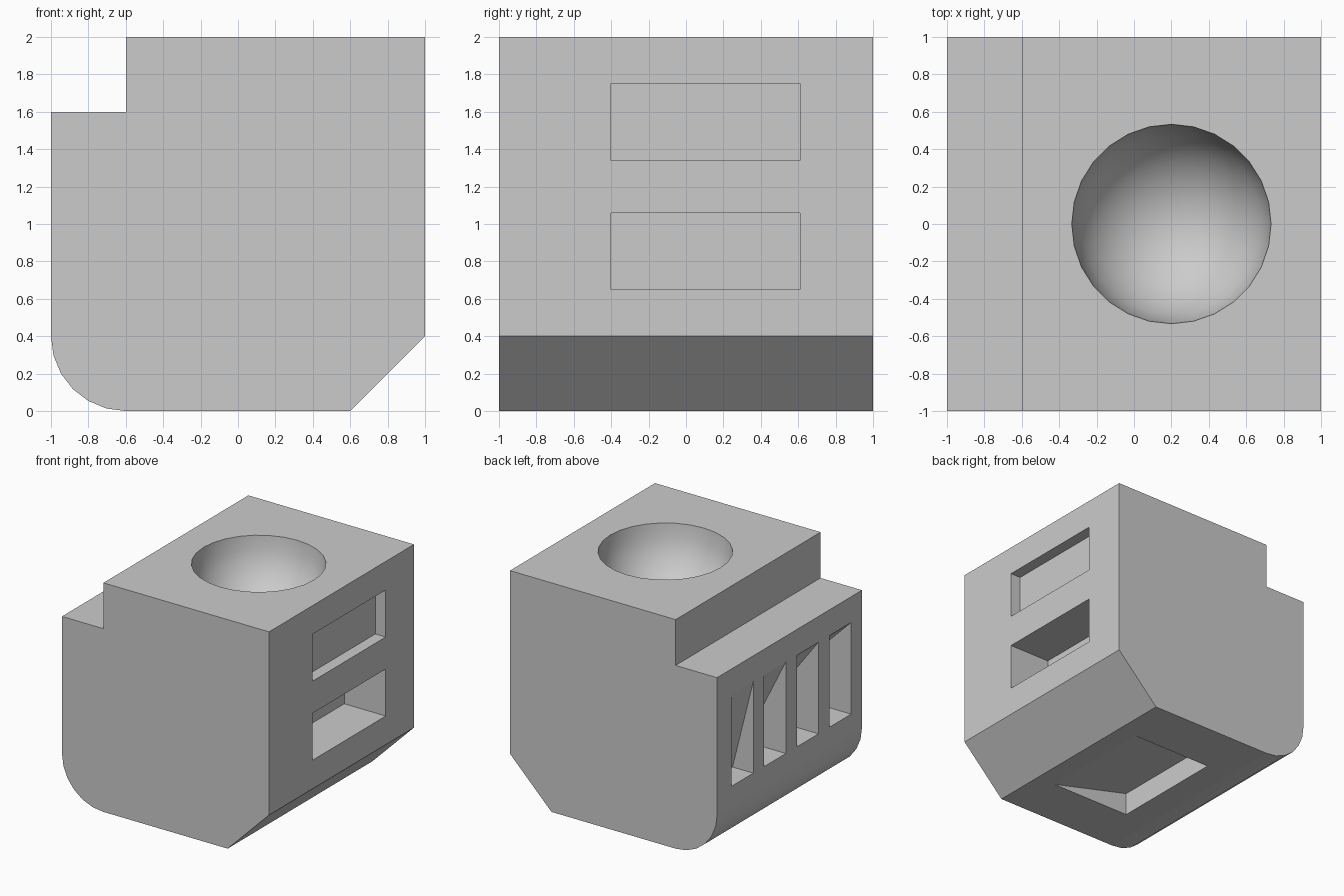
import bpy, bmesh, math
from mathutils import Matrix, Vector

cube = bpy.data.objects.get("Cube")
if cube:
    bpy.data.objects.remove(cube, do_unlink=True)


def add_prism(bm, profile, y0, y1):
    """Extrude an x-z profile from y0 to y1."""
    face = bm.faces.new([bm.verts.new((x, y0, z)) for x, z in profile])
    new = bmesh.ops.extrude_face_region(bm, geom=[face])["geom"]
    verts = [v for v in new if isinstance(v, bmesh.types.BMVert)]
    bmesh.ops.translate(bm, verts=verts, vec=(0, y1 - y0, 0))


def make_object(name, bm):
    bmesh.ops.recalc_face_normals(bm, faces=bm.faces)
    mesh = bpy.data.meshes.new(name)
    bm.to_mesh(mesh)
    bm.free()
    obj = bpy.data.objects.new(name, mesh)
    bpy.context.scene.collection.objects.link(obj)
    return obj


grey = bpy.data.materials.new("light_grey")
grey.use_nodes = True
grey.diffuse_color = (0.6, 0.6, 0.6, 1)
grey.node_tree.nodes["Principled BSDF"].inputs["Base Color"].default_value = (0.6, 0.6, 0.6, 1)

# Block with a step, a chamfer and a rounded edge
R = 0.4
SEGMENTS = 6
arc = []
for i in range(SEGMENTS + 1):
    a = math.pi / 2 * i / SEGMENTS
    arc.append((-1 + R - R * math.cos(a), R - R * math.sin(a)))
profile = arc + [(0.6, 0), (1, 0.4), (1, 2), (-0.6, 2), (-0.6, 1.6), (-1, 1.6)]
bm = bmesh.new()
add_prism(bm, profile, -1, 1)
block = make_object("block", bm)
block.data.materials.append(grey)

cut = bmesh.new()

# Four slots with sloping ceilings, each deeper than the last
LOW, HIGH = 0.575, 1.375
for i in range(4):
    y = 0.5 - 0.45 * i
    depth = 0.2 * (i + 1)
    add_prism(cut, [(-1.1, LOW), (-1 + depth, LOW), (-1, HIGH), (-1.1, HIGH)], y, y + 0.3)

# Two rectangular pockets
for z, depth in ((1.34, 0.1), (0.65, 0.4)):
    add_prism(cut, [(1 - depth, z), (1.1, z), (1.1, z + 0.41), (1 - depth, z + 0.41)], -0.4, 0.61)

# Wedge recess underneath
add_prism(cut, [(-0.36, -0.1), (0.42, -0.1), (0.42, 0), (-0.36, 0.2)], -0.53, 0.52)

# Hemispherical bowl in the top
BOWL = Vector((0.2, 0, 2))
BOWL_R = 0.533
bmesh.ops.create_uvsphere(cut, u_segments=28, v_segments=14, radius=BOWL_R,
                          matrix=Matrix.Translation(BOWL))
cutter = make_object("pocket_cutter", cut)
cutter.hide_render = True

mod = block.modifiers.new("pockets", "BOOLEAN")
mod.operation = "DIFFERENCE"
mod.solver = "EXACT"
mod.object = cutter
bpy.context.view_layer.objects.active = block
bpy.ops.object.modifier_apply(modifier=mod.name)
bpy.data.objects.remove(cutter, do_unlink=True)

# Smooth only the bowl and the rounded edge
for p in block.data.polygons:
    c = p.center
    in_bowl = (c - BOWL).length < BOWL_R + 0.01 and c.z < 1.999
    in_round = c.x < -0.6 and c.z < R and abs(p.normal.y) < 0.1
    p.use_smooth = in_bowl or in_round
    p.material_index = 0
